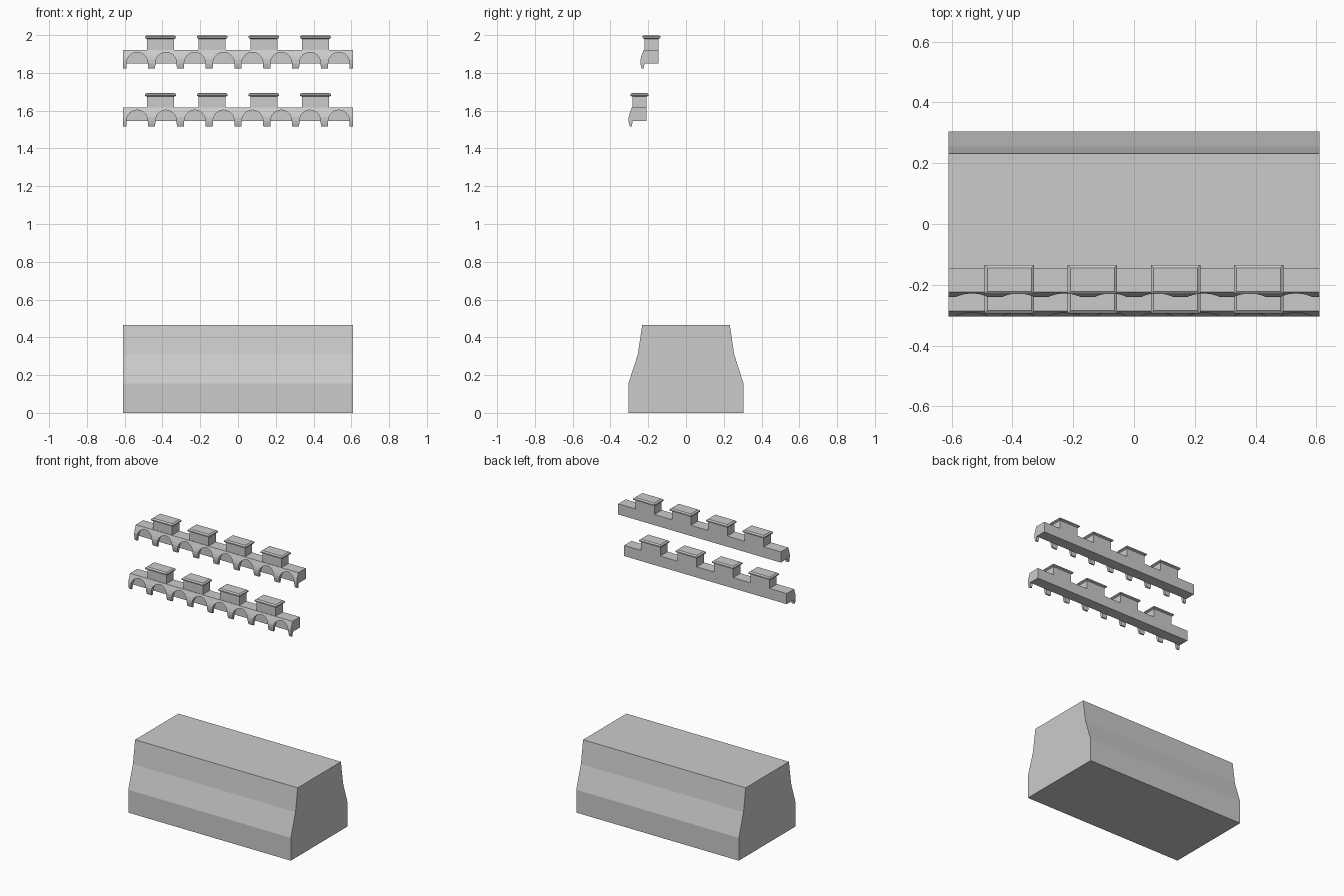
import bpy, bmesh, math

if "Cube" in bpy.data.objects:
    bpy.data.objects.remove(bpy.data.objects["Cube"])

HALF = 0.61          # half length along x
BAY = 2 * HALF / 8   # spacing of the arches


def make_object(name, bm):
    bmesh.ops.recalc_face_normals(bm, faces=bm.faces)
    mesh = bpy.data.meshes.new(name)
    bm.to_mesh(mesh)
    bm.free()
    ob = bpy.data.objects.new(name, mesh)
    bpy.context.collection.objects.link(ob)
    return ob


def extrude(bm, points, offset):
    """Closed prism from a 3D outline swept by an offset."""
    face = bm.faces.new([bm.verts.new(p) for p in points])
    res = bmesh.ops.extrude_face_region(bm, geom=[face], use_keep_orig=True)
    verts = [g for g in res["geom"] if isinstance(g, bmesh.types.BMVert)]
    bmesh.ops.translate(bm, verts=verts, vec=offset)


def x_prism(name, profile):
    bm = bmesh.new()
    extrude(bm, [(-HALF, y, z) for y, z in profile], (2 * HALF, 0, 0))
    return make_object(name, bm)


# Wall base with battered sides
side = [(0.305, 0), (0.305, 0.155), (0.255, 0.31), (0.232, 0.466)]
x_prism("wall_base", side + [(-y, z) for y, z in reversed(side)])


def merlon(bm, cx, y0, y1, z0, z1):
    """Block with a bevelled cap, as stacked rectangular rings."""
    rings = [(z0, 0), (z1 - 0.02, 0), (z1 - 0.015, 0.01), (z1 - 0.007, 0.01), (z1, 0.001)]
    prev = None
    for z, d in rings:
        w = 0.0715 + d
        ring = [bm.verts.new(p) for p in ((cx - w, y0 - d, z), (cx + w, y0 - d, z),
                                          (cx + w, y1 + d, z), (cx - w, y1 + d, z))]
        if prev:
            for i in range(4):
                j = (i + 1) % 4
                bm.faces.new((prev[i], prev[j], ring[j], ring[i]))
        else:
            bm.faces.new(ring[::-1])
        prev = ring
    bm.faces.new(prev)


def battlement(prefix, dy, dz):
    def prof(pts):
        return [(y + dy, z + dz) for y, z in pts]

    # Parapet body
    x_prism(prefix + "_parapet", prof([(-0.22, 1.922), (-0.145, 1.922),
                                       (-0.145, 1.85), (-0.22, 1.85)]))
    # Arched corbel skirt on the front
    skirt = x_prism(prefix + "_corbel_arches", prof([
        (-0.22, 1.922), (-0.224, 1.922), (-0.236, 1.89), (-0.241, 1.87), (-0.241, 1.85),
        (-0.238, 1.835), (-0.234, 1.822), (-0.224, 1.822), (-0.222, 1.835), (-0.22, 1.85)]))
    bm = bmesh.new()
    r, spring = 0.056, 1.853 + dz
    for i in range(8):
        cx = (i - 3.5) * BAY
        arch = [(cx + r * math.cos(math.pi * k / 12), -0.4, spring + r * math.sin(math.pi * k / 12))
                for k in range(13)]
        arch += [(cx - r - 0.004, -0.4, 1.78 + dz), (cx + r + 0.004, -0.4, 1.78 + dz)]
        extrude(bm, arch, (0, 0.4, 0))
    cutter = make_object(prefix + "_arch_cutter", bm)
    cutter.hide_render = True
    mod = skirt.modifiers.new("arches", "BOOLEAN")
    mod.operation, mod.solver, mod.object = "DIFFERENCE", "EXACT", cutter
    bpy.context.view_layer.objects.active = skirt
    bpy.ops.object.modifier_apply(modifier=mod.name)
    bpy.data.objects.remove(cutter)

    # Merlons with caps
    bm = bmesh.new()
    for i in range(4):
        merlon(bm, (i - 1.5) * 0.2735, -0.221 + dy, -0.145 + dy, 1.922 + dz, 2.0 + dz)
    make_object(prefix + "_merlons", bm)


battlement("upper", 0, 0)
battlement("lower", -0.063, -0.306)
